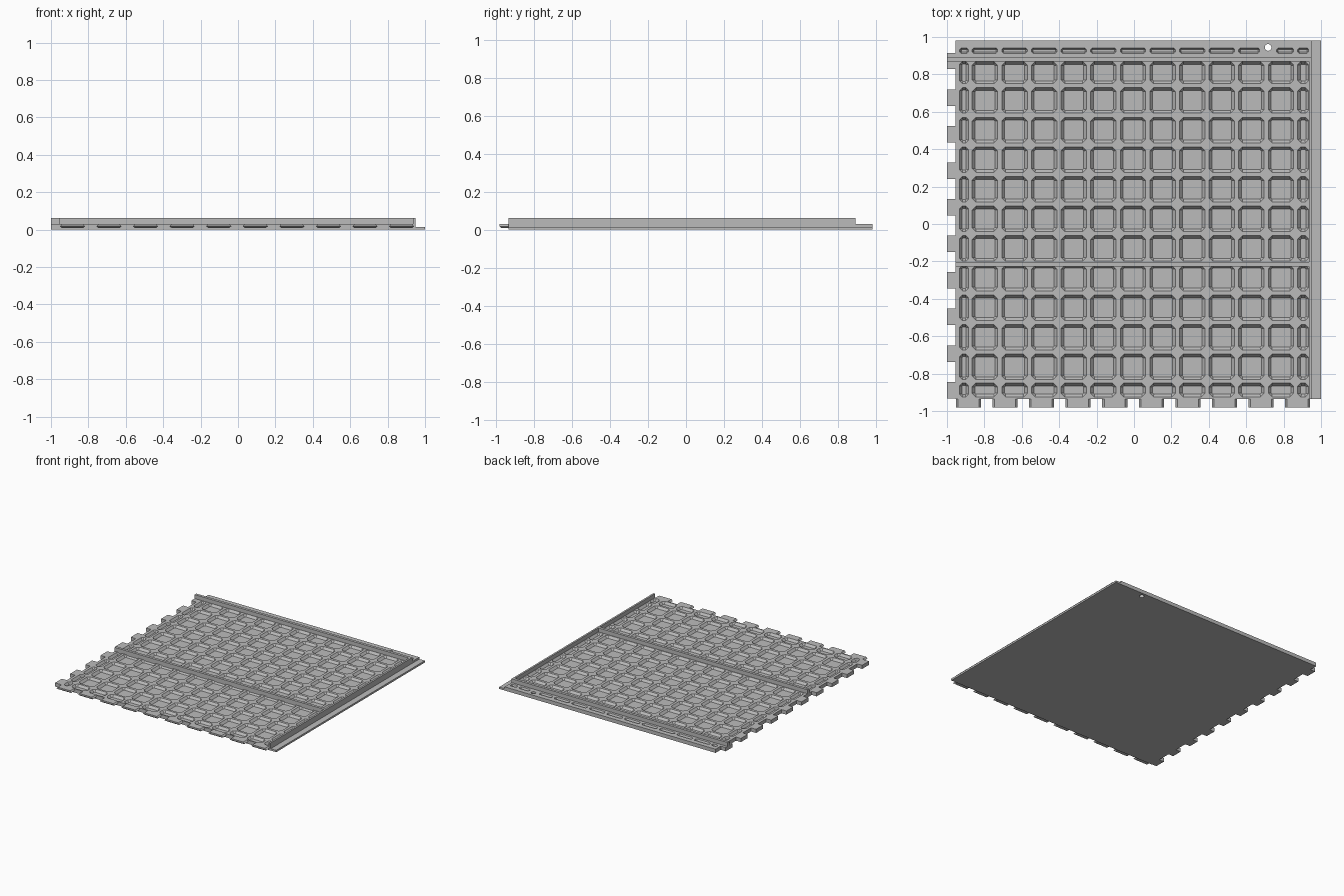
import bpy, bmesh
from mathutils import Matrix

cube = bpy.data.objects.get("Cube")
if cube:
    bpy.data.objects.remove(cube)

grey = bpy.data.materials.new("plain grey")
grey.use_nodes = True
colour = (0.5, 0.5, 0.5, 1)
grey.diffuse_color = colour
grey.node_tree.nodes["Principled BSDF"].inputs["Base Color"].default_value = colour

DECK, FLOOR, WALL = 0.03, 0.012, 0.062
LEFT, RIGHT, FRONT, BACK = -0.955, 0.95, -0.935, 0.982
PITCH, CELL, TAB_PITCH = 0.1583, 0.136, 0.1955


def make(name, bm):
    bmesh.ops.recalc_face_normals(bm, faces=bm.faces)
    mesh = bpy.data.meshes.new(name)
    bm.to_mesh(mesh)
    bm.free()
    mesh.materials.append(grey)
    obj = bpy.data.objects.new(name, mesh)
    bpy.context.collection.objects.link(obj)
    return obj


def loft(bm, rings):
    """Skin a closed solid through matching rings of points."""
    loops = [[bm.verts.new(p) for p in ring] for ring in rings]
    n = len(loops[0])
    for a, b in zip(loops, loops[1:]):
        for i in range(n):
            j = (i + 1) % n
            bm.faces.new((a[i], a[j], b[j], b[i]))
    bm.faces.new(loops[0])
    bm.faces.new(loops[-1])


def rect(x0, x1, y0, y1, z):
    return [(x0, y0, z), (x1, y0, z), (x1, y1, z), (x0, y1, z)]


def octagon(x0, x1, y0, y1, z, c):
    return [(x0 + c, y0, z), (x1 - c, y0, z), (x1, y0 + c, z), (x1, y1 - c, z),
            (x1 - c, y1, z), (x0 + c, y1, z), (x0, y1 - c, z), (x0, y0 + c, z)]


def box(name, x0, x1, y0, y1, z0, z1):
    bm = bmesh.new()
    loft(bm, [rect(x0, x1, y0, y1, z) for z in (z0, z1)])
    return make(name, bm)


def pocket(bm, xs, ys):
    """Tapered cutter with clipped corners."""
    (x0, x1), (y0, y1) = xs, ys
    small = min(x1 - x0, y1 - y0)
    s, c = min(0.015, small * 0.28), min(0.02, small * 0.3)
    loft(bm, [octagon(x0 + s, x1 - s, y0 + s, y1 - s, FLOOR, c * 0.3),
              octagon(x0, x1, y0, y1, DECK, c),
              octagon(x0, x1, y0, y1, DECK + 0.02, c)])


def spans(first, count):
    return [(first + i * PITCH - CELL / 2, first + i * PITCH + CELL / 2)
            for i in range(count)]


# Deck with a waffle of pockets and a round hole
deck = box("waffle_deck", LEFT, RIGHT, FRONT, BACK, 0, DECK)
columns = [(-0.932, -0.885)] + spans(-0.797, 11) + [(0.875, 0.934)]
rows = [(-0.925, -0.85)] + spans(-0.764, 10) + [(0.75, 0.869)]
bm = bmesh.new()
for xs in columns:
    for ys in rows:
        pocket(bm, xs, ys)

# Narrow slots along the back strip, shortened beside the hole
HOLE_X, HOLE_Y = 0.717, 0.944
for x0, x1 in columns:
    if x0 < HOLE_X - 0.045 < x1:
        x1 = HOLE_X - 0.045
    if x0 < HOLE_X + 0.045 < x1:
        x0 = HOLE_X + 0.045
    pocket(bm, (x0, x1), (0.912, 0.942))
bmesh.ops.create_cone(bm, cap_ends=True, segments=24, radius1=0.018, radius2=0.018,
                      depth=0.2, matrix=Matrix.Translation((HOLE_X, HOLE_Y, 0)))
cutter = make("pocket_cutter", bm)
cutter.hide_render = True

cut = deck.modifiers.new("pockets", "BOOLEAN")
cut.operation = "DIFFERENCE"
cut.solver = "EXACT"
cut.object = cutter
bpy.context.view_layer.objects.active = deck
bpy.ops.object.modifier_apply(modifier=cut.name)
bpy.data.objects.remove(cutter)

# Low flange and tall walls
box("right_flange", RIGHT, 1, FRONT, BACK, 0, 0.015)
box("right_wall", 0.935, RIGHT, FRONT, 0.892, FLOOR, WALL)
box("back_rib", -1, 0.935, 0.87, 0.892, FLOOR, WALL)
box("middle_rib", LEFT, 0.935, -0.226, -0.204, FLOOR, WALL)

# Square tabs along the left edge
for i in range(10):
    y = -0.888 + i * TAB_PITCH
    box(f"left_tab_{i + 1}", -1, LEFT, y - 0.044, y + 0.044, 0, DECK)

# Tabs with pointed sides along the front edge
for i in range(10):
    x = -0.885 + i * TAB_PITCH
    bm = bmesh.new()
    loft(bm, [rect(x - w, x + w, y, FRONT, z) for w, y, z in
              ((0.056, -0.97, 0.008), (0.067, -0.982, 0.018), (0.056, -0.982, DECK))])
    make(f"front_tab_{i + 1}", bm)
